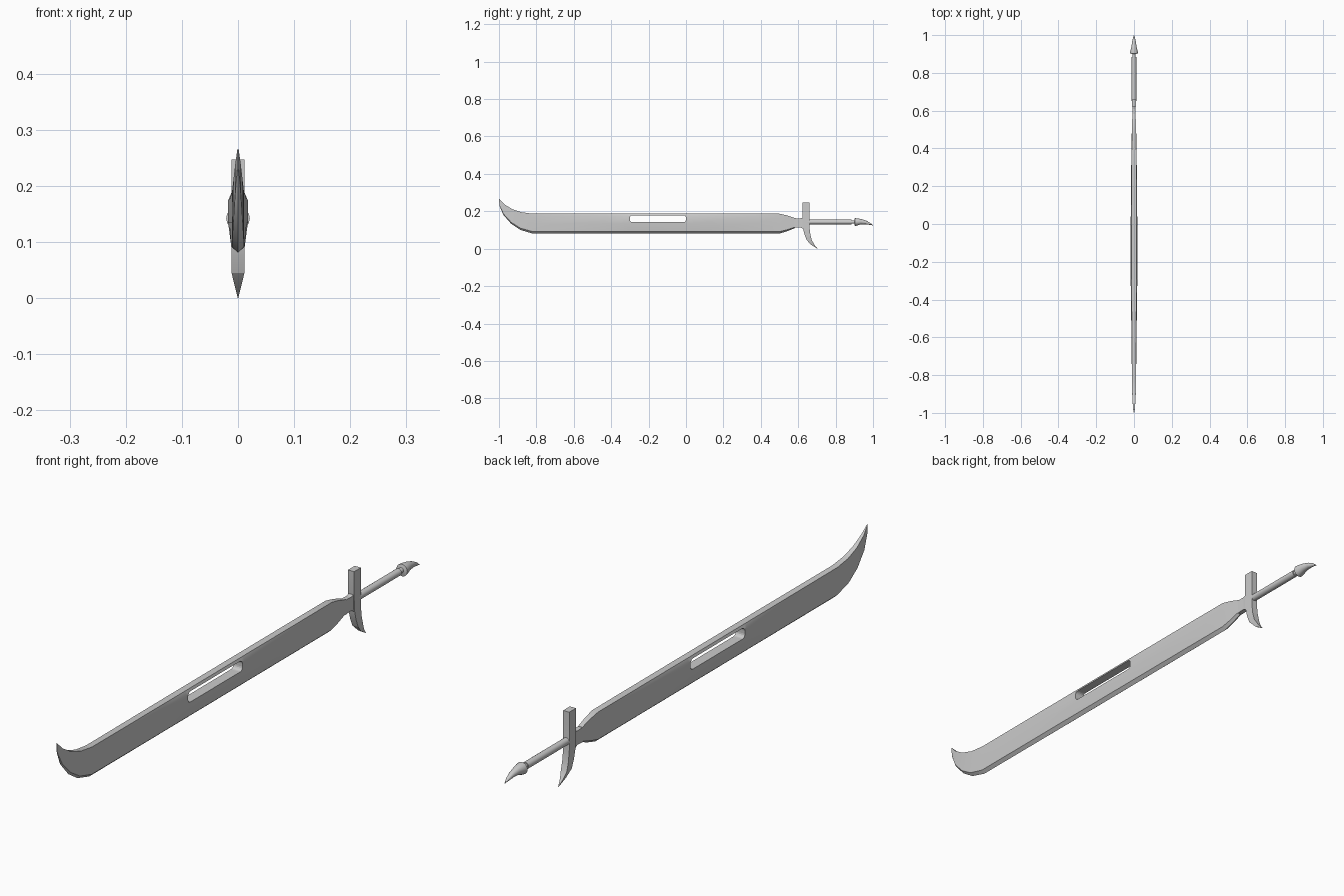
import bpy, bmesh, math

if "Cube" in bpy.data.objects:
    bpy.data.objects.remove(bpy.data.objects["Cube"])


def loft(name, rings):
    """Skin a list of closed rings and cap both ends."""
    bm = bmesh.new()
    rows = [[bm.verts.new(p) for p in ring] for ring in rings]
    n = len(rows[0])
    for a, b in zip(rows, rows[1:]):
        for i in range(n):
            j = (i + 1) % n
            bm.faces.new((a[i], a[j], b[j], b[i]))
    bm.faces.new(rows[0])
    bm.faces.new(rows[-1][::-1])
    bmesh.ops.recalc_face_normals(bm, faces=bm.faces)
    mesh = bpy.data.meshes.new(name)
    bm.to_mesh(mesh)
    bm.free()
    ob = bpy.data.objects.new(name, mesh)
    bpy.context.collection.objects.link(ob)
    return ob


def smooth(ob, angle):
    bpy.ops.object.select_all(action='DESELECT')
    ob.select_set(True)
    bpy.context.view_layer.objects.active = ob
    bpy.ops.object.shade_smooth_by_angle(angle=math.radians(angle))


def blade_ring(yt, zt, yb, zb, h, t):
    """Section with flat spine, slight belly and bevelled cutting edge."""
    def at(f, x):
        return (x, yb + (yt - yb) * f, zb + (zt - zb) * f)
    half = [(0.1, h), (0.5, t), (0.88, t), (1.0, h)]
    return [at(0, 0)] + [at(f, x) for f, x in half] + [at(f, -x) for f, x in reversed(half)]


def round_ring(y, z, r, n=16):
    return [(r * math.cos(2 * math.pi * i / n), y, z + r * math.sin(2 * math.pi * i / n))
            for i in range(n)]


# Blade: spine y, spine z, edge y, edge z, half thickness, belly half thickness
blade = loft("blade", [blade_ring(*s) for s in [
    (-1.0, 0.266, -0.997, 0.228, 0.001, 0.001),
    (-0.972, 0.238, -0.976, 0.18, 0.005, 0.005),
    (-0.93, 0.212, -0.935, 0.133, 0.008, 0.008),
    (-0.88, 0.195, -0.885, 0.1, 0.010, 0.010),
    (-0.82, 0.187, -0.82, 0.081, 0.011, 0.011),
    (-0.43, 0.187, -0.43, 0.081, 0.012, 0.0155),
    (-0.31, 0.187, -0.31, 0.081, 0.012, 0.0175),
    (0.01, 0.187, 0.01, 0.081, 0.012, 0.0175),
    (0.37, 0.187, 0.37, 0.081, 0.012, 0.014),
    (0.5, 0.187, 0.5, 0.081, 0.0115, 0.0115),
    (0.54, 0.178, 0.54, 0.093, 0.010, 0.010),
    (0.583, 0.164, 0.583, 0.110, 0.008, 0.008)]])

# Slot through the blade
bpy.ops.mesh.primitive_cube_add(size=1, location=(0, -0.15, 0.16))
cutter = bpy.context.object
cutter.name = "slot_cutter"
cutter.scale = (0.1, 0.3, 0.036)
bpy.ops.object.transform_apply(location=False, rotation=False, scale=True)
bm = bmesh.new()
bm.from_mesh(cutter.data)
corners = [e for e in bm.edges if abs(e.verts[0].co.x - e.verts[1].co.x) > 0.05]
bmesh.ops.bevel(bm, geom=corners, offset=0.013, segments=4, profile=0.5, affect='EDGES')
bm.to_mesh(cutter.data)
bm.free()
cutter.hide_render = True
cutter.hide_set(True)
cut = blade.modifiers.new("slot", 'BOOLEAN')
cut.operation = 'DIFFERENCE'
cut.object = cutter
smooth(blade, 20)

# Neck between blade and guard, flaring into the guard
loft("neck", [[(x, y, z) for x, z in
               [(-w, lo), (w, lo), (w, hi), (-w, hi)]]
              for y, lo, hi, w in [(0.58, 0.112, 0.163, 0.0085),
                                   (0.61, 0.114, 0.162, 0.0085),
                                   (0.632, 0.104, 0.167, 0.010)]])

# Guard: square upper arm, lower arm sweeping back to a point
guard = loft("guard", [[(-w, y0, z), (w, y0, z), (w, y1, z), (-w, y1, z)]
                       for z, y0, y1, w in [(0.247, 0.623, 0.66, 0.0118),
                                            (0.115, 0.624, 0.66, 0.0118),
                                            (0.075, 0.634, 0.665, 0.0118),
                                            (0.045, 0.646, 0.673, 0.0115),
                                            (0.02, 0.67, 0.687, 0.0055),
                                            (0.0, 0.702, 0.704, 0.0005)]])
smooth(guard, 15)

# Grip
smooth(loft("grip", [round_ring(y, 0.143, 0.0125) for y in (0.65, 0.885)]), 40)

# Pommel: narrow throat, then a claw drooping to a point
pommel = loft("pommel", [round_ring(*s) for s in [
    (0.88, 0.143, 0.009), (0.9, 0.143, 0.009), (0.903, 0.142, 0.021),
    (0.915, 0.143, 0.0195), (0.935, 0.1445, 0.0145), (0.96, 0.141, 0.0105),
    (0.983, 0.1335, 0.006), (1.0, 0.125, 0.0006)]])
smooth(pommel, 40)
